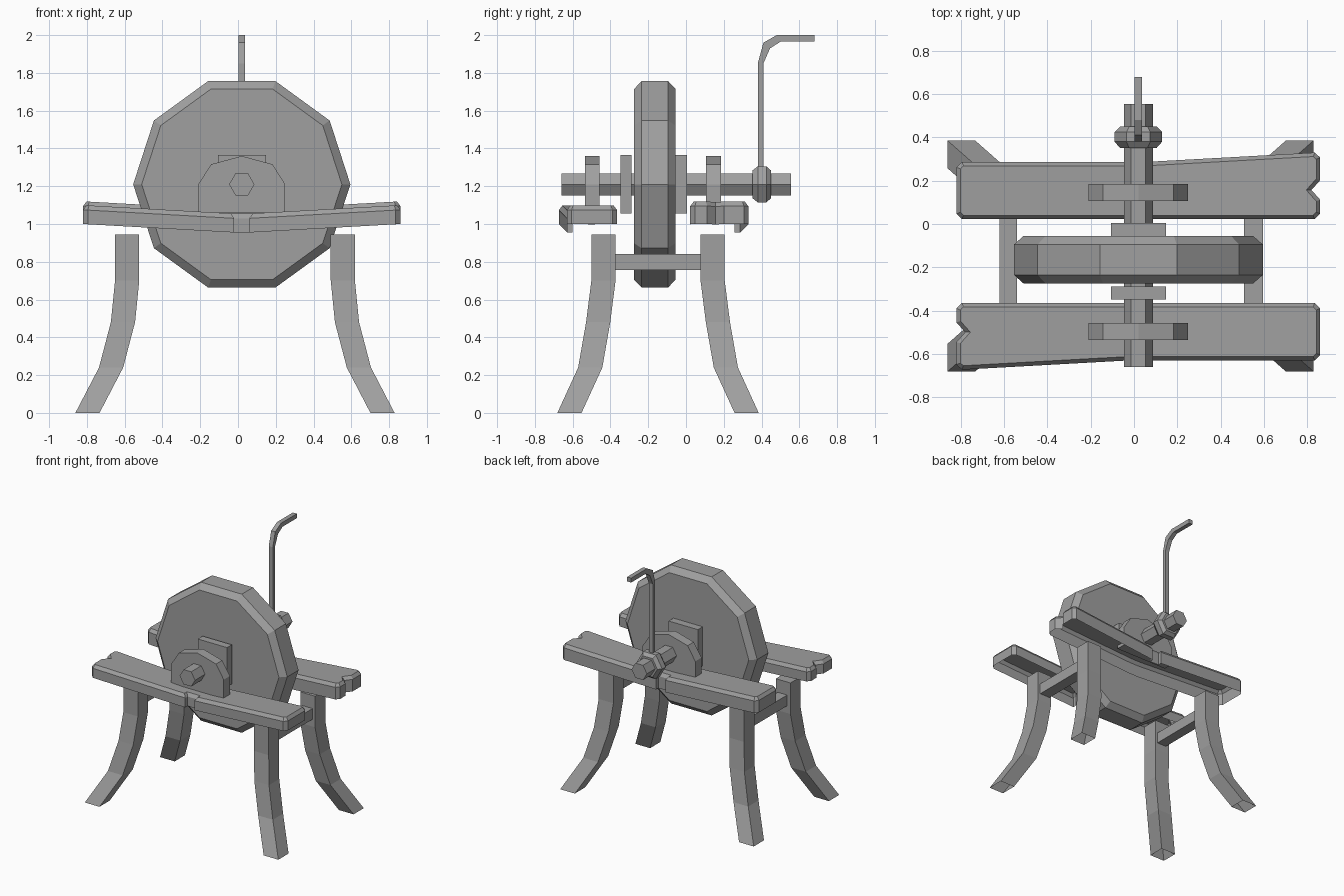
import bpy, bmesh
from math import cos, sin, pi

if "Cube" in bpy.data.objects:
    bpy.data.objects.remove(bpy.data.objects["Cube"], do_unlink=True)

grey = bpy.data.materials.new("plain grey")
COLOUR = (0.35, 0.35, 0.35, 1)
grey.use_nodes = True
grey.diffuse_color = COLOUR
grey.node_tree.nodes["Principled BSDF"].inputs["Base Color"].default_value = COLOUR

AX, AZ = 0.02, 1.21   # axle centre


def finish(name, bm):
    bmesh.ops.recalc_face_normals(bm, faces=bm.faces)
    mesh = bpy.data.meshes.new(name)
    bm.to_mesh(mesh)
    bm.free()
    mesh.materials.append(grey)
    obj = bpy.data.objects.new(name, mesh)
    bpy.context.collection.objects.link(obj)
    return obj


def loft(name, rings, cap_first=True):
    """Skin a stack of equal-length point rings."""
    bm = bmesh.new()
    loops = [[bm.verts.new(p) for p in ring] for ring in rings]
    n = len(loops[0])
    for a, b in zip(loops, loops[1:]):
        for i in range(n):
            j = (i + 1) % n
            bm.faces.new((a[i], a[j], b[j], b[i]))
    if cap_first:
        bm.faces.new(loops[0])
    bm.faces.new(loops[-1])
    return finish(name, bm)


def turned(name, sides, steps):
    """Faceted solid around the axle; steps are (y, radius)."""
    angles = [2 * pi * i / sides for i in range(sides)]
    loft(name, [[(AX + r * cos(a), y, AZ + r * sin(a)) for a in angles]
                for y, r in steps])


def slab(name, outline, y0, y1):
    """Extrude an x-z outline along y."""
    loft(name, [[(x, y, z) for x, z in outline] for y in (y0, y1)])


def rect(x0, x1, z0, z1):
    return [(x0, z0), (x1, z0), (x1, z1), (x0, z1)]


# Grinding wheel, axle and crank collar
turned("grinding_wheel", 10, [(-0.275, 0.53), (-0.235, 0.575), (-0.095, 0.575), (-0.055, 0.53)])
turned("axle", 6, [(-0.66, 0.067), (0.555, 0.067)])
turned("crank_collar", 6, [(0.352, 0.085), (0.38, 0.11), (0.425, 0.11), (0.45, 0.085)])

# Crank handle
profile = [(0.38, 1.2), (0.38, 1.85), (0.41, 1.96), (0.48, 2.0), (0.68, 2.0),
           (0.68, 1.965), (0.5, 1.965), (0.445, 1.93), (0.41, 1.85), (0.41, 1.2)]
loft("crank_handle", [[(x, y, z) for y, z in profile] for x in (0.003, 0.038)])

# Wheel washers and axle bearings
arch = [(AX - 0.23, 1.06), (AX + 0.23, 1.06)]
arch += [(AX + 0.23 * cos(a * pi / 4), AZ + 0.15 * sin(a * pi / 4)) for a in range(5)]
for side, washer_y, bearing_y in (("front", -0.348, -0.535), ("back", -0.055, 0.107)):
    slab(side + "_washer", rect(-0.107, 0.148, 1.055, 1.365), washer_y, washer_y + 0.06)
    slab(side + "_bearing", arch, bearing_y, bearing_y + 0.077)


# Sagging planks, hollow underneath, with notched edges
def plank(name, turn, inner_y, height):
    pieces = [
        [(-.04, 0), (-.815, 0), (-.84, .025), (-.84, .09), (-.8, .135), (-.84, .18),
         (-.84, .285), (-.815, .308), (-.04, .265), (-.04, .235)],
        [(-.04, 0), (-.04, .235), (.04, .235), (.04, 0)],
        [(.04, 0), (.04, .235), (.04, .265), (.815, .265), (.84, .24), (.84, .025), (.815, 0)],
    ]
    bm = bmesh.new()
    cache = {}
    for piece in pieces:
        for p in piece:
            if p not in cache:
                cache[p] = bm.verts.new((p[0], -p[1], 0))
        bm.faces.new([cache[p] for p in piece])
    bmesh.ops.recalc_face_normals(bm, faces=bm.faces)
    out = bmesh.ops.extrude_face_region(bm, geom=bm.faces[:])["geom"]
    for v in out:
        if isinstance(v, bmesh.types.BMVert):
            v.co.z = height - 0.025
    base = [f for f in bm.faces if all(v.co.z == 0 for v in f.verts)]
    bmesh.ops.delete(bm, geom=base, context='FACES_ONLY')
    bmesh.ops.recalc_face_normals(bm, faces=bm.faces)
    top = [f for f in bm.faces if all(v.co.z > 0 for v in f.verts)]
    bmesh.ops.inset_region(bm, faces=top, thickness=0.018, use_even_offset=True)
    for v in {v for f in top for v in f.verts}:
        v.co.z = height
    for v in bm.verts:
        v.co.z += 0.955 + 0.045 * max(0, abs(v.co.x) - 0.04) / 0.8
        v.co.x = AX + turn * v.co.x
        v.co.y = inner_y + turn * v.co.y
    finish(name, bm)


plank("front_plank", 1, -0.365, 0.1)
plank("back_plank", -1, 0.022, 0.12)

# Splayed legs: height, outward shift in x and in y
LEG = [(0, 0.21, 0.18), (0.24, 0.085, 0.07), (0.48, 0.022, 0.028), (0.7, 0, 0), (0.945, 0, 0)]
H = 0.064
for sx, xname in ((1, "left"), (-1, "right")):
    for sy, yname in ((-1, "front"), (1, "back")):
        rings = []
        for z, dx, dy in LEG:
            cx, cy = -0.016 + sx * (0.571 + dx), -0.148 + sy * (0.289 + dy)
            rings.append([(cx - H, cy - H, z), (cx + H, cy - H, z),
                          (cx + H, cy + H, z), (cx - H, cy + H, z)])
        loft(f"{yname}_{xname}_leg", rings, cap_first=False)

# Crossbars between the legs
slab("right_crossbar", rect(-0.622, -0.54, 0.757, 0.842), -0.375, 0.08)
slab("left_crossbar", rect(0.507, 0.597, 0.757, 0.842), -0.375, 0.08)
